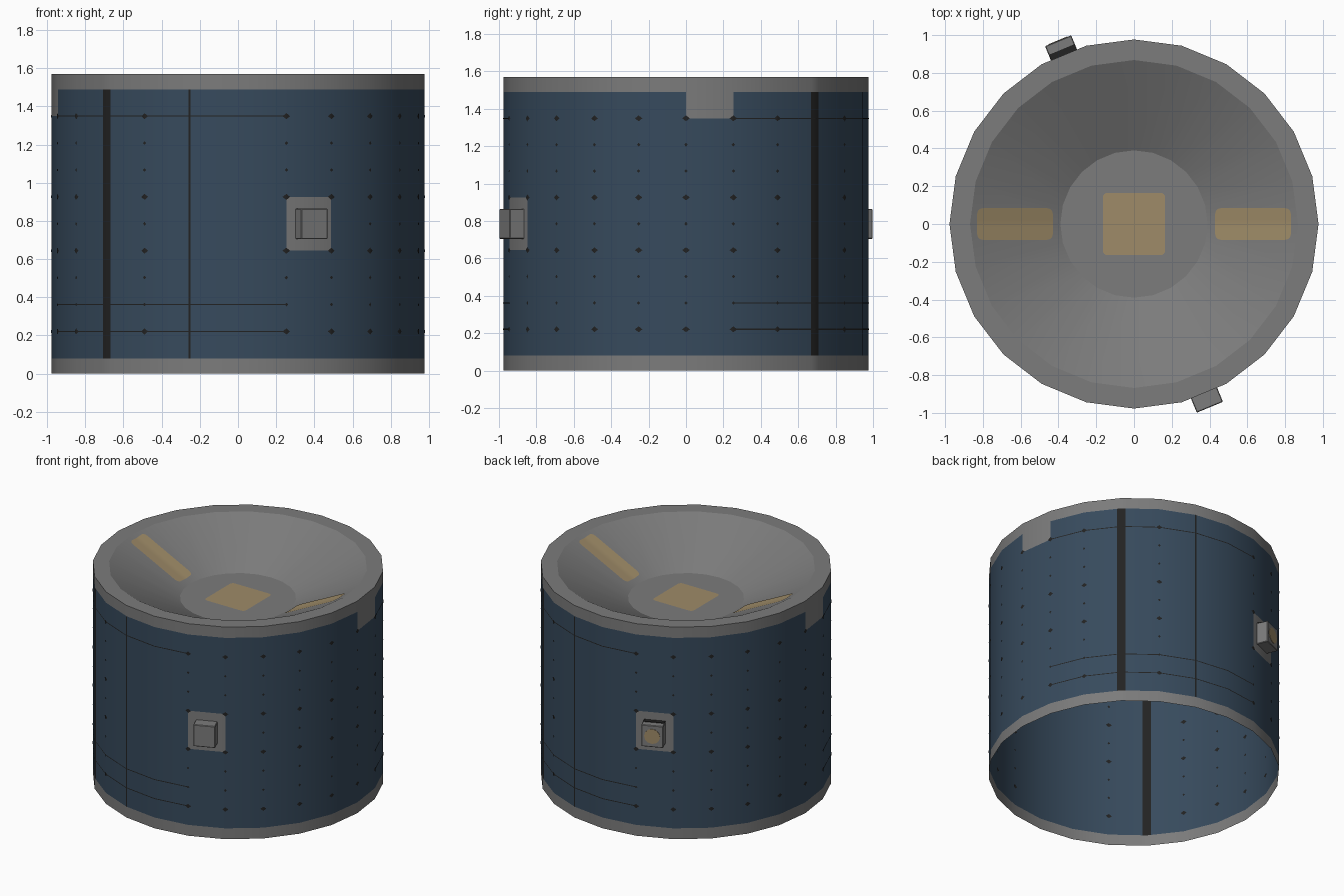
import bpy, bmesh, math
from mathutils import Matrix, Vector

if "Cube" in bpy.data.objects:
    bpy.data.objects.remove(bpy.data.objects["Cube"])

R, N = 0.977, 24
STEP = math.radians(15)
FLOOR_R, LIP_R, FLOOR_Z, TOP_Z = 0.39, 0.868, 1.335, 1.57
ROW = [0.08 + 0.141 * k for k in range(11)]      # panel grid heights


def material(name, r, g, b):
    m = bpy.data.materials.new(name)
    m.diffuse_color = (r, g, b, 1)
    m.use_nodes = True
    m.node_tree.nodes["Principled BSDF"].inputs["Base Color"].default_value = m.diffuse_color
    return m


GREY = material("grey_metal", 0.20, 0.20, 0.20)
BLUE = material("navy_panel", 0.038, 0.069, 0.109)
DARK = material("dark_trim", 0.016, 0.016, 0.016)
TAN = material("tan_panel", 0.345, 0.26, 0.138)


def finish(bm, name, mats, smooth=True):
    me = bpy.data.meshes.new(name)
    bm.to_mesh(me)
    bm.free()
    for m in mats:
        me.materials.append(m)
    ob = bpy.data.objects.new(name, me)
    bpy.context.collection.objects.link(ob)
    if smooth:
        bpy.ops.object.select_all(action='DESELECT')
        ob.select_set(True)
        bpy.context.view_layer.objects.active = ob
        bpy.ops.object.shade_smooth_by_angle(angle=math.radians(20))
    return ob


def on_wall(deg, z, off=0.0):
    """Point on the 24-sided wall at a given angle."""
    a = math.radians(deg)
    mid = (math.floor(a / STEP + 1e-6) + 0.5) * STEP
    r = R * math.cos(STEP / 2) / math.cos(a - mid) + off
    return Vector((r * math.cos(a), r * math.sin(a), z))


# Body wall: single shell, coloured by height and angle
HALF = 1.65
angles = sorted([15 * k for k in range(N)] + [c + s * HALF for c in (45, 225) for s in (-1, 1)])
levels = [0, ROW[0], ROW[4], ROW[6], ROW[9], ROW[10], TOP_Z]
bm = bmesh.new()
grid = [[bm.verts.new(on_wall(a, z)) for a in angles] for z in levels]
for j in range(len(levels) - 1):
    zm = (levels[j] + levels[j + 1]) / 2
    for i, a in enumerate(angles):
        k = (i + 1) % len(angles)
        f = bm.faces.new((grid[j][i], grid[j][k], grid[j + 1][k], grid[j + 1][i]))
        am = ((a + (angles[k] if k else 360)) / 2) % 180
        band = zm < ROW[0] or zm > ROW[10]
        notch = am < 15 and zm > ROW[9]
        window = 105 < am < 120 and ROW[4] < zm < ROW[6]
        if band or notch or window:
            f.material_index = 0
        else:
            f.material_index = 2 if abs(am - 45) < HALF else 1
finish(bm, "body_wall", [GREY, BLUE, DARK])

# Dished top: rim ring, cone and flat floor
bm = bmesh.new()
rings = []
for r, z in ((R, TOP_Z), (LIP_R, TOP_Z), (FLOOR_R, FLOOR_Z)):
    rings.append([bm.verts.new((r * math.cos(i * STEP), r * math.sin(i * STEP), z)) for i in range(N)])
for a, b in zip(rings, rings[1:]):
    for i in range(N):
        k = (i + 1) % N
        bm.faces.new((a[i], a[k], b[k], b[i]))
bm.faces.new(rings[-1])
finish(bm, "dished_top", [GREY])


def dish_z(x, y):
    """Height of the faceted dish surface."""
    a = math.atan2(y, x)
    mid = (math.floor(a / STEP) + 0.5) * STEP
    r = math.hypot(x, y) * math.cos(a - mid) / math.cos(STEP / 2)
    t = max(0, (r - FLOOR_R) / (LIP_R - FLOOR_R))
    return FLOOR_Z + t * (TOP_Z - FLOOR_Z)


def dish_panel(name, cx, hx, hy, corner):
    """Round-cornered plate laid on the dish, built from strips across y."""
    bm = bmesh.new()
    steps, cols = 24, 8
    cuts = [-hx + corner * (1 - math.cos(t * math.pi / 8)) for t in range(5)]
    cuts += [(-hx + corner) + (2 * (hx - corner)) * t / steps for t in range(1, steps)]
    cuts += [-c for c in reversed(cuts[:5])]
    rows = []
    for x in cuts:
        d = max(0, abs(x) - (hx - corner))
        h = hy - corner + math.sqrt(max(0, corner ** 2 - d ** 2))
        ys = [h * (2 * j / cols - 1) for j in range(cols + 1)]
        rows.append([bm.verts.new((cx + x, y, dish_z(cx + x, y) + 0.004)) for y in ys])
    for a, b in zip(rows, rows[1:]):
        for j in range(cols):
            bm.faces.new((a[j], b[j], b[j + 1], a[j + 1]))
    finish(bm, name, [TAN])


# Tan panels in the dish
dish_panel("floor_panel", 0, 0.165, 0.165, 0.025)
for side, sx in (("left", -1), ("right", 1)):
    dish_panel("cone_panel_" + side, sx * 0.63, 0.20, 0.084, 0.03)

# Dark diamond fasteners at the panel corners, on both faces of the shell
bm = bmesh.new()
for turn in (0, 180):
    for deg in (-75, -60, -45, -30, -15, 0, 15, 30, 60):
        for k in range(1, 10):
            if deg in (-75, -60) and k == 5:
                continue
            big = k in (1, 4, 6, 9)
            w, h = (1.2, 0.016) if big else (0.55, 0.010)
            for off in (0.003, -0.003):
                a, z = deg + turn, ROW[k]
                top, bot = (bm.verts.new(on_wall(a, z + s * h, off)) for s in (1, -1))
                lo, hi = (bm.verts.new(on_wall(a + s * w, z, off)) for s in (-1, 1))
                for f in ((top, lo, bot), (top, bot, hi)):
                    bm.faces.new(f if off > 0 else f[::-1])
finish(bm, "fasteners", [DARK], False)

# Thin panel seams
bm = bmesh.new()


def seam_quad(a0, a1, z0, z1):
    bm.faces.new([bm.verts.new(on_wall(a, z, 0.002))
                  for a, z in ((a0, z0), (a1, z0), (a1, z1), (a0, z1))])


for turn in (0, 180):
    for k in (1, 2, 9):
        for i in range(6):
            a = -165 + 15 * i + turn
            seam_quad(a, a + 14.999, ROW[k] - 0.003, ROW[k] + 0.003)
    for s in (0, 1):
        seam_quad(-105.3 + turn + 0.3 * s, -105 + turn + 0.3 * s, ROW[0], ROW[10])
finish(bm, "panel_seams", [DARK], False)


def radial_box(name, deg, r0, r1, width, z0, z1, mat, bevel=0.0):
    """Box pointing outwards from the wall."""
    bm = bmesh.new()
    m = (Matrix.Rotation(math.radians(deg), 4, 'Z')
         @ Matrix.Translation(((r0 + r1) / 2, 0, (z0 + z1) / 2))
         @ Matrix.Diagonal((r1 - r0, width, z1 - z0, 1)))
    bmesh.ops.create_cube(bm, size=1, matrix=m)
    if bevel:
        bmesh.ops.bevel(bm, geom=bm.edges[:], offset=bevel, segments=1, affect='EDGES')
    return finish(bm, name, [mat], False)


# Boxes on the front and back windows
radial_box("front_box", -67.5, 0.92, 1.05, 0.15, 0.705, 0.865, GREY, 0.004)
radial_box("back_box", 112.5, 0.92, 1.05, 0.15, 0.705, 0.865, GREY, 0.004)
radial_box("back_box_strip", 112.5, 0.965, 1.0, 0.146, 0.862, 0.869, DARK)

# Tan lens on the back box
bm = bmesh.new()
m = (Matrix.Rotation(math.radians(112.5), 4, 'Z') @ Matrix.Translation((1.0505, 0, 0.785))
     @ Matrix.Rotation(math.pi / 2, 4, 'Y'))
bmesh.ops.create_cone(bm, cap_ends=True, segments=12, radius1=0.055, radius2=0.055,
                      depth=0.004, matrix=m)
finish(bm, "back_lens", [TAN], False)
